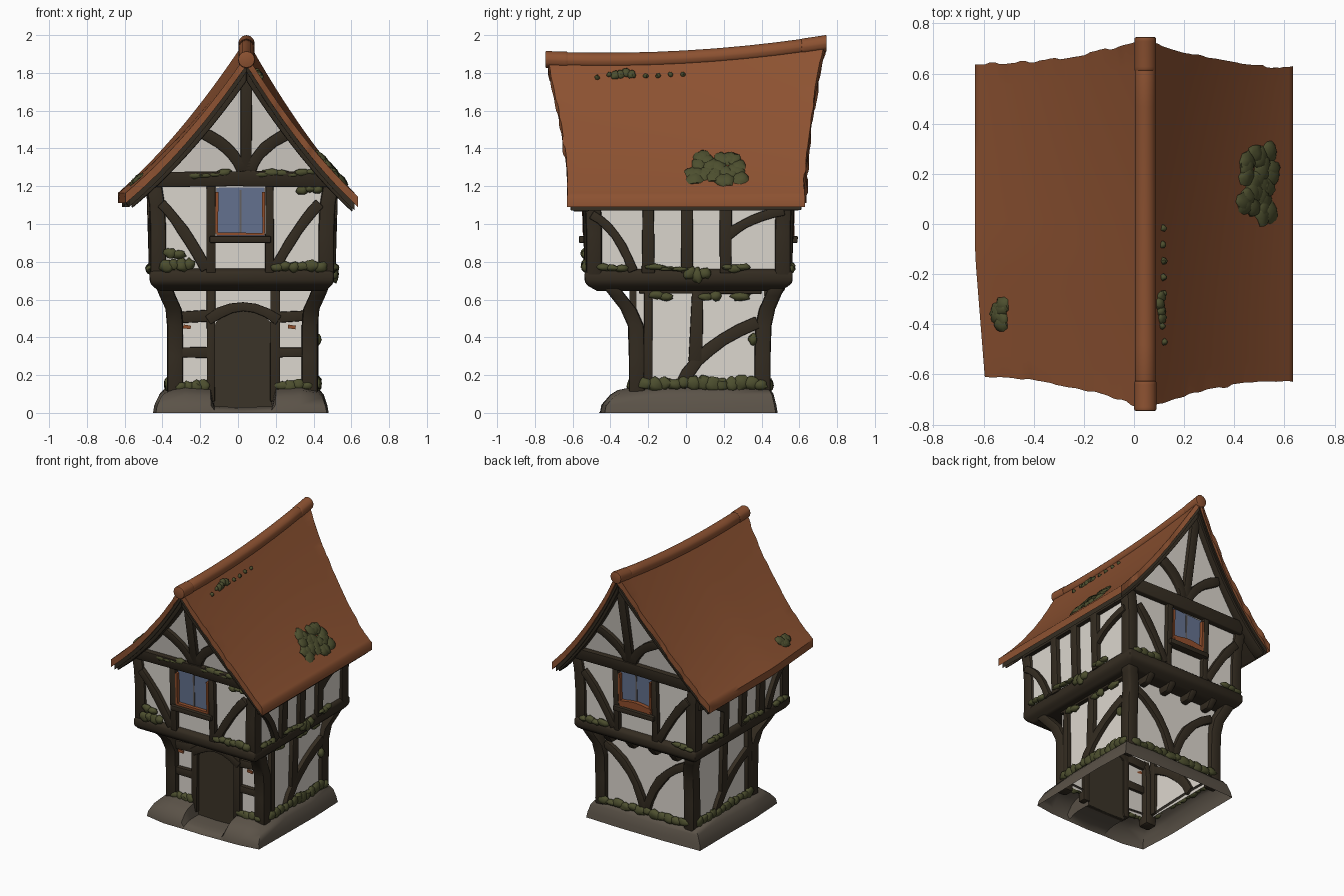
import bpy, bmesh, math, random
from mathutils import Vector, Matrix

if "Cube" in bpy.data.objects:
    bpy.data.objects.remove(bpy.data.objects["Cube"])

random.seed(4)
rnd = random.uniform


def material(name, rgb):
    m = bpy.data.materials.new(name)
    m.diffuse_color = (*rgb, 1)
    m.use_nodes = True
    m.node_tree.nodes["Principled BSDF"].inputs["Base Color"].default_value = m.diffuse_color
    return m


ROOF = material("terracotta", (0.265, 0.084, 0.031))
PLASTER = material("plaster", (0.72, 0.68, 0.62))
TIMBER = material("dark timber", (0.034, 0.025, 0.015))
DOOR = material("door wood", (0.044, 0.034, 0.021))
STONE = material("stone", (0.105, 0.086, 0.065))
MOSS = material("moss", (0.074, 0.078, 0.028))
GLASS = material("window glass", (0.13, 0.17, 0.28))
TRIM = material("orange trim", (0.29, 0.08, 0.026))
LEAD = material("window lead", (0.13, 0.12, 0.12))


def finish(name, bm, mat, bevel=0, angle=40):
    bmesh.ops.recalc_face_normals(bm, faces=bm.faces)
    me = bpy.data.meshes.new(name)
    bm.to_mesh(me)
    bm.free()
    ob = bpy.data.objects.new(name, me)
    bpy.context.collection.objects.link(ob)
    me.materials.append(mat)
    bpy.ops.object.select_all(action='DESELECT')
    ob.select_set(True)
    bpy.context.view_layer.objects.active = ob
    if bevel:
        mod = ob.modifiers.new("soft edges", 'BEVEL')
        mod.width, mod.segments, mod.limit_method = bevel, 2, 'ANGLE'
        bpy.ops.object.modifier_apply(modifier=mod.name)
    bpy.ops.object.shade_smooth_by_angle(angle=math.radians(angle))
    return ob


def loft(bm, rings, caps=True, closed=True):
    vs = [[bm.verts.new(p) for p in r] for r in rings]
    n = len(vs[0])
    for a, b in zip(vs, vs[1:]):
        for i in range(n if closed else n - 1):
            j = (i + 1) % n
            bm.faces.new((a[i], a[j], b[j], b[i]))
    if caps:
        bm.faces.new(vs[0])
        bm.faces.new(vs[-1])


def rect(x0, x1, y0, y1, z):
    return [(x0, y0, z), (x1, y0, z), (x1, y1, z), (x0, y1, z)]


def post(bm, pts, w):
    loft(bm, [rect(x - w, x + w, y - w, y + w, z) for x, y, z in pts])


# Wall planes: position on a wall from (along, height, distance outwards)
def dims(level, z):
    if level == "low":
        return -0.345, 0.395, -0.265, 0.415
    k = 0.03 * (z - 0.7)
    lean = max(0, z - 1.2) * 0.16
    return -0.44 - k, 0.485 + k, -0.505 - k - lean, 0.53 + k + lean


def at(face, u, z, o):
    side, level = face
    x0, x1, y0, y1 = dims(level, z)
    return {"front": (u, y0 - o, z), "back": (u, y1 + o, z),
            "left": (x0 - o, u, z), "right": (x1 + o, u, z)}[side]


def beam(bm, face, pts, w=0.05, d=0.03, back=-0.02):
    p = [Vector(q) for q in pts]
    if len(p) == 3:  # three points make a curved brace
        p = [p[0] * (1 - t) ** 2 + p[1] * 2 * t * (1 - t) + p[2] * t * t for t in [i / 6 for i in range(7)]]
    rings = []
    for i, q in enumerate(p):
        t = (p[min(i + 1, len(p) - 1)] - p[max(i - 1, 0)]).normalized()
        n = Vector((-t.y, t.x)) * w / 2 * rnd(0.95, 1.2)
        a, b = q + n, q - n
        rings.append([at(face, a.x, a.y, back), at(face, b.x, b.y, back),
                      at(face, b.x, b.y, d), at(face, a.x, a.y, d)])
    loft(bm, rings)


# Roof surface: s = side, t = ridge to eave, v = front to back
def roof(s, t, v, drop=0.0, inset=0.0):
    wide = 0.59 if s > 0 else 0.68 - 0.04 * max(0, -v - 0.2) / 0.8
    ridge = 1.902 + 0.043 * v + 0.037 * v * v
    eave = 1.145 if s > 0 else 1.165
    z = ridge + (eave - ridge) * (1.27 * t - 0.27 * t * t)
    half = 0.63 + 0.115 * (1 - t) ** 2 - inset
    return Vector((0.045 + s * t * wide, v * half + (0.016 * t if s < 0 else 0), z - drop))


def roof_z(x, v):
    return roof(1, (x - 0.045) / 0.59, v).z if x > 0.045 else roof(-1, (0.045 - x) / 0.68, v).z


# Stone plinth, open underneath, with a low notch at the doorstep
outer, inner = [], []
for x, y, ix, iy, h in [(-0.435, -0.425, -0.33, -0.25, .105), (-0.28, -0.455, -0.28, -0.25, .12),
        (-0.145, -0.455, -0.145, -0.25, .11), (-0.125, -0.455, -0.125, -0.25, .035), (0.02, -0.46, 0.02, -0.25, .03),
        (0.18, -0.455, 0.18, -0.25, .035), (0.2, -0.455, 0.2, -0.25, .11), (0.33, -0.45, 0.33, -0.25, .12),
        (0.47, -0.43, 0.38, -0.25, .105), (0.475, -0.1, 0.38, -0.1, .12), (0.48, 0.2, 0.38, 0.2, .12),
        (0.47, 0.475, 0.38, 0.40, .12), (0.2, 0.485, 0.2, 0.40, .125), (-0.15, 0.485, -0.15, 0.40, .115),
        (-0.445, 0.475, -0.33, 0.40, .12), (-0.445, 0.15, -0.33, 0.15, .125), (-0.45, -0.15, -0.33, -0.15, .115)]:
    outer.append(Vector((x, y, h)))
    inner.append(Vector((ix, iy, h + (0.025 if h > 0.05 else 0))))
flat = Vector((1, 1, 0))
bm = bmesh.new()
loft(bm, [[o * flat for o in outer],
          [o * flat * 0.985 + Vector((0, 0, o.z * 0.35)) for o in outer],
          [(o * 0.74 + i * 0.26) * flat + Vector((0, 0, o.z * 0.8)) for o, i in zip(outer, inner)],
          [(o * 0.55 + i * 0.45) * flat + Vector((0, 0, o.z)) for o, i in zip(outer, inner)],
          inner], caps=False)
finish("stone_plinth", bm, STONE, angle=50)

# Plaster walls: both storeys are open shells
bm = bmesh.new()
loft(bm, [rect(*dims("low", z), z) for z in (0.12, 0.66)], caps=False)
finish("lower_walls", bm, PLASTER)
bm = bmesh.new()
loft(bm, [rect(*dims("up", z), z) for z in (0.7, 1.2)], caps=False)
finish("upper_walls", bm, PLASTER)
bm = bmesh.new()
for side, v in (("front", -1), ("back", 1)):
    xs = sorted([-0.455 + i * 0.0955 for i in range(11)] + [0.045])
    loft(bm, [[at((side, "up"), x, 1.19, 0), at((side, "up"), x, roof_z(x, v * 0.85) - 0.04, 0)] for x in xs],
         caps=False, closed=False)
finish("gable_walls", bm, PLASTER)

# Jetty floor and ring beams, with joist ends at the back
bm = bmesh.new()
loft(bm, [rect(-0.42, 0.465, -0.47, 0.50, 0.645), rect(-0.45, 0.49, -0.515, 0.54, 0.67),
          rect(-0.468, 0.508, -0.537, 0.565, 0.69), rect(-0.468, 0.508, -0.537, 0.565, 0.75),
          rect(-0.44, 0.48, -0.505, 0.535, 0.765)])
for x in (-0.25, -0.08, 0.1, 0.28):
    loft(bm, [rect(x - .025, x + .025, 0.40, 0.48, 0.60), rect(x - .03, x + .03, 0.40, 0.53, 0.66)])
finish("jetty_floor", bm, TIMBER, 0.014)

# Corner posts, the lower ones flaring out below the jetty
bm = bmesh.new()
for x, sx in ((-0.333, -1), (0.38, 1)):
    for y, sy, f in ((-0.26, -1, 1), (0.405, 1, 0.55)):
        post(bm, [(x, y, 0.06), (x, y, 0.3), (x, y + sy * .005, 0.46), (x + sx * .008, y + sy * .045 * f, 0.55),
                  (x + sx * .04, y + sy * .10 * f, 0.62), (x + sx * .06, y + sy * .14 * f, 0.67)], 0.043)
for x in (-0.422, 0.467):
    for y in (-0.487, 0.512):
        post(bm, [(x, y, 0.72), (x, y, 0.95), (x * 1.015, y * 1.01, 1.1), (x * 1.06, y * 1.02, 1.22)], 0.042)
finish("corner_posts", bm, TIMBER, 0.015)

# Half-timbering on the front and back
bm = bmesh.new()
for side in ("front", "back"):
    up = (side, "up")
    beam(bm, up, [(-0.44, 1.235), (0.02, 1.24), (0.04, 1.24), (0.48, 1.235)], 0.08, 0.04)
    beam(bm, up, [(0.042, 1.25), (0.045, 1.84)], 0.06)
    beam(bm, up, [(-0.143, 0.74), (-0.143, 1.22)], 0.042)
    beam(bm, up, [(0.167, 0.74), (0.167, 1.22)], 0.042)
    beam(bm, up, [(-0.15, 0.918), (0.175, 0.918)], 0.034, 0.055)
    for s in (-1, 1):
        c = 0.0125 + 0.02 * s
        beam(bm, up, [(c + s * 0.40, 1.11), (c + s * 0.29, 1.0), (c + s * 0.16, 0.76)], 0.052)
        beam(bm, up, [(0.042 + s * 0.02, 1.28), (0.042 + s * 0.07, 1.42), (0.042 + s * 0.25, 1.49)], 0.055)
lo = ("front", "low")
for x in (-0.143, 0.197):
    beam(bm, lo, [(x, 0.06), (x, 0.67)], 0.045, 0.035)
for a, b in ((-0.31, -0.15), (0.2, 0.36)):
    beam(bm, lo, [(a, 0.32), (b, 0.32)], 0.05)
    beam(bm, lo, [(a, 0.505), (b, 0.515)], 0.055)
beam(bm, lo, [(-0.16, 0.49), (0.0275, 0.635), (0.215, 0.49)], 0.05, 0.04)
lo = ("back", "low")
beam(bm, lo, [(-0.30, 0.56), (-0.05, 0.45), (0.02, 0.14)], 0.055)
beam(bm, lo, [(0.35, 0.56), (0.1, 0.45), (0.03, 0.14)], 0.055)
finish("gable_timbers", bm, TIMBER, 0.006)

# Half-timbering on the two long sides
bm = bmesh.new()
for side, m in (("right", lambda u: u), ("left", lambda u: 0.14 - u)):
    up, lo = (side, "up"), (side, "low")
    f = lambda pts: [(m(u), z) for u, z in pts]
    for u in (-0.2, 0.005, 0.21):
        beam(bm, up, [(u, 0.74), (u, 1.2)], 0.058)
    beam(bm, up, [(-0.5, 1.05), (-0.36, 0.98), (-0.28, 0.75)], 0.045)
    beam(bm, up, [(0.22, 0.94), (0.34, 1.04), (0.52, 1.07)], 0.05)
    beam(bm, up, [(-0.5, 1.17), (0.52, 1.17)], 0.06)
    beam(bm, lo, f([(0.062, 0.65), (0.05, 0.27)]), 0.062)
    beam(bm, lo, f([(-0.03, 0.14), (0.07, 0.36), (0.38, 0.48)]), 0.058)
    beam(bm, lo, [(-0.2, 0.13), (-0.2, 0.66)], 0.045)
    beam(bm, lo, [(-0.25, 0.655), (0.4, 0.655)], 0.045)
finish("side_timbers", bm, TIMBER, 0.006)

# Arched door
bm = bmesh.new()
arch = [(-0.125, 0.03), (0.18, 0.03)] + [
    (0.0275 + 0.1525 * math.cos(a), 0.45 + 0.09 * math.sin(a)) for a in [i * math.pi / 10 for i in range(11)]]
loft(bm, [[at(("front", "low"), x, z, o) for x, z in arch] for o in (-0.01, 0.008)])
finish("door", bm, DOOR)

# Windows: glass, orange trim (heavier below at the back) and lead bar
sides = [[(-0.112, 0.95), (-0.112, 1.17)], [(0.136, 0.95), (0.136, 1.17)], [(-0.115, 0.946), (0.14, 0.946)]]
for name, mat, w, d, lines in (
        ("window_glass", GLASS, 0.23, 0.008, [[(-0.115, 1.06), (0.14, 1.06)]]),
        ("window_trim", TRIM, 0.014, 0.034, sides), ("window_lead", LEAD, 0.011, 0.012, [[(0.013, 0.94), (0.013, 1.18)]])):
    bm = bmesh.new()
    for side in ("front", "back"):
        for line in lines:
            beam(bm, (side, "up"), line, w, d, 0)
    if mat == TRIM:
        beam(bm, ("back", "up"), [(-0.11, 0.955), (0.0, 0.985), (0.13, 0.955)], 0.04, 0.036, 0)
        for x in (-0.27, 0.285):  # bare brick patches beside the door
            beam(bm, ("front", "low"), [(x - 0.02, 0.458), (x + 0.02, 0.452)], 0.018, 0.008, 0)
    finish(name, bm, mat)

# Roof: tiled slab over a dark soffit
N = 34
for name, mat, top, thick, inset in (("roof_tiles", ROOF, 0, 0.055, 0), ("roof_soffit", TIMBER, 0.05, 0.04, 0.02)):
    bm = bmesh.new()
    vs = [-1, -0.985] + [j / 7 for j in range(-6, 7)] + [0.985, 1]
    for s in (-1, 1):
        rings = []
        for i in range(N + 1):
            t = i / N * (0.97 if inset else 1)
            if i % 2 == 0:
                jag = (rnd(0, 0.012), rnd(0, 0.012))
            row = [roof(s, t, v, top, inset + (jag[v > 0] if abs(v) == 1 and not inset else 0)) for v in vs]
            rings.append(row + [p - Vector((0, 0, thick)) for p in reversed(row)])
        loft(bm, rings)
    finish(name, bm, mat, angle=50)

# Bargeboards under the gable ends
bm = bmesh.new()
for s in (-1, 1):
    for v in (-1, 1):
        rings = []
        for i in range(13):
            a = roof(s, i / 12 * 0.95, v, 0.06, 0.03)
            b = Vector((a.x, a.y - v * 0.09, a.z))
            low = Vector((0, 0, 0.08 - 0.03 * i / 12))
            rings.append([a, b, b - low, a - low])
        loft(bm, rings)
finish("bargeboards", bm, TIMBER, 0.008)

# Ridge cap: a long round tile with thicker end tiles
bm = bmesh.new()
for v0, v1, r in ((-1, -0.84, 0.045), (-0.86, 0.84, 0.042), (0.82, 1, 0.044)):
    rings = []
    for k in range(9):
        c = roof(1, 0, v0 + (v1 - v0) * k / 8)
        rings.append([(c.x + r * math.cos(a), c.y, c.z - 0.025 + r * math.sin(a))
                      for a in [j * math.pi / 6 for j in range(12)]])
    loft(bm, rings)
finish("ridge_cap", bm, ROOF, 0.006)


# Moss: flattened ragged clumps lying on beams, plinth and tiles
def clump(bm, c, size, turn=Matrix.Identity(3)):
    for v in bmesh.ops.create_icosphere(bm, subdivisions=2, radius=1)["verts"]:
        v.co = Vector(c) + turn @ Vector([v.co[i] * size[i] * rnd(0.75, 1.2) for i in range(3)])


bm = bmesh.new()
for side, level, u0, u1, z, n, h in (
        ("front", "up", -0.40, -0.24, 0.785, 4, .04), ("front", "up", -0.38, -0.29, 0.84, 2, .03),
        ("front", "up", 0.18, 0.46, 0.775, 6, .03), ("front", "up", -0.25, -0.05, 1.265, 4, .018),
        ("front", "up", 0.1, 0.42, 1.268, 6, .018), ("front", "up", 0.32, 0.44, 1.18, 3, .025),
        ("front", "low", -0.32, -0.16, 0.145, 4, .032), ("front", "low", 0.21, 0.39, 0.145, 4, .032),
        ("right", "up", -0.46, -0.32, 0.765, 3, .022), ("right", "up", -0.2, 0.0, 0.765, 3, .015),
        ("right", "up", 0.0, 0.12, 0.735, 3, .042), ("right", "up", 0.2, 0.32, 0.765, 3, .022),
        ("right", "low", -0.24, 0.42, 0.155, 13, .038), ("right", "low", -0.18, -0.08, 0.62, 2, .025),
        ("right", "low", 0.08, 0.18, 0.615, 2, .025), ("right", "low", 0.26, 0.32, 0.62, 1, .025),
        ("right", "low", 0.34, 0.37, 0.38, 1, .035), ("back", "up", 0.25, 0.46, 0.765, 4, .025),
        ("back", "up", -0.44, -0.3, 0.765, 3, .018), ("back", "low", -0.32, 0.38, 0.148, 12, .032),
        ("left", "low", -0.22, 0.4, 0.15, 12, .034), ("left", "up", -0.2, 0.0, 0.765, 4, .02),
        ("left", "up", -0.48, -0.35, 0.765, 3, .02), ("left", "up", 0.25, 0.4, 0.765, 3, .02)):
    for i in range(n):
        p = at((side, level), u0 + (u1 - u0) * (i + 0.5) / n, z + rnd(-.008, .008), 0.025)
        long = (u1 - u0) / n * rnd(0.7, 1.0)
        hh = h * rnd(0.7, 1.15)
        clump(bm, p, (long, .022, hh) if side in ("front", "back") else (.022, long, hh))
for s, t0, t1, v0, v1, n, r in ((1, 0.66, 0.86, 0.05, 0.46, 26, .045), (1, 0.09, 0.12, -0.54, -0.38, 4, .026),
                                (1, 0.11, 0.13, -0.7, 0.02, 8, .014), (-1, 0.84, 0.90, -0.66, -0.52, 6, .036)):
    for i in range(n):
        t, v = rnd(t0, t1), v0 + (v1 - v0) * (i + 0.5) / n
        slope = roof(s, t + 0.02, v) - roof(s, t, v)
        normal = Vector((-slope.z * s, 0, abs(slope.x)))
        clump(bm, roof(s, t, v), (r, r, 0.018), normal.to_track_quat('Z', 'Y').to_matrix())
finish("moss", bm, MOSS, angle=60)
